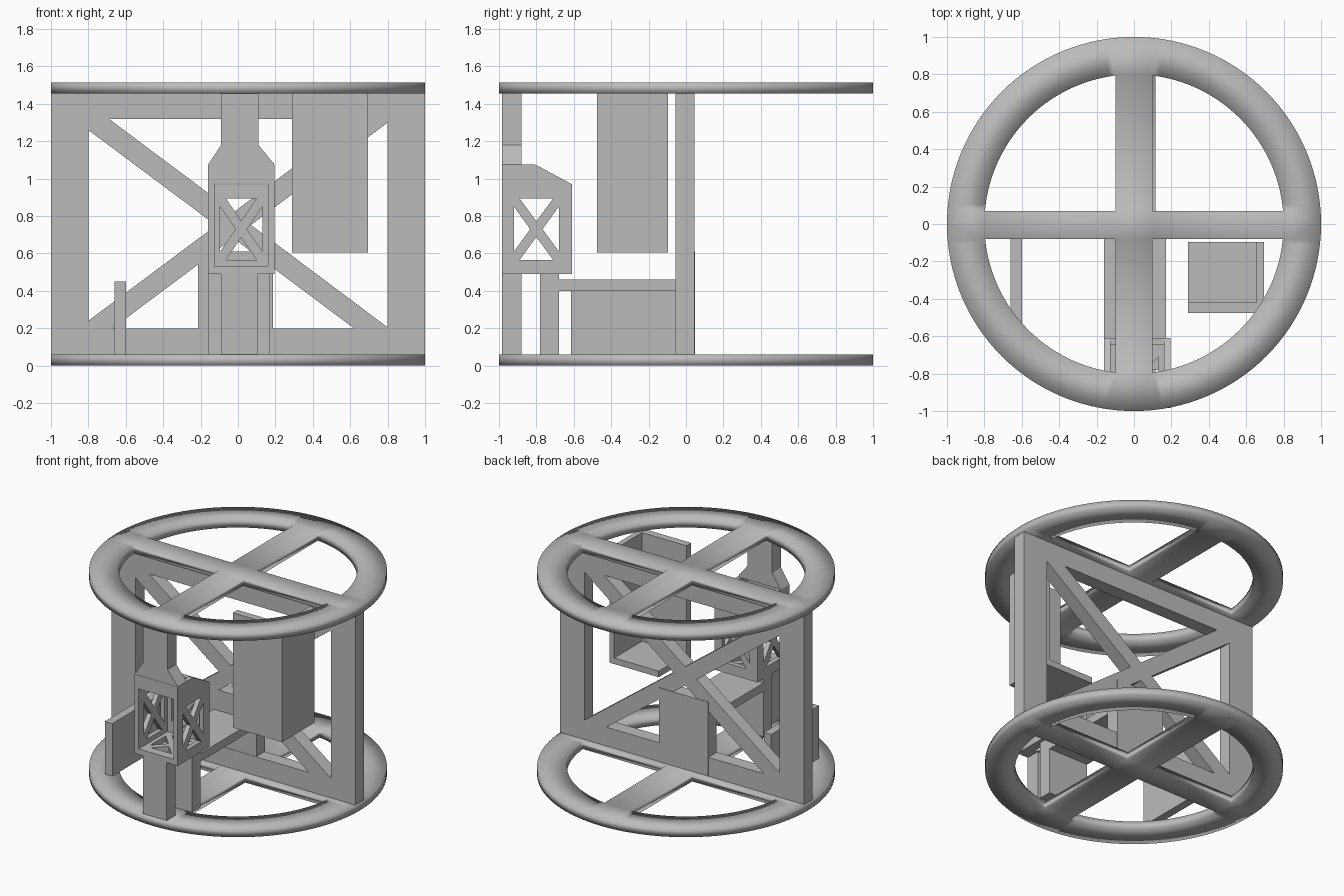
import bpy, bmesh, math

if "Cube" in bpy.data.objects:
    bpy.data.objects.remove(bpy.data.objects["Cube"], do_unlink=True)

grey = bpy.data.materials.new("plain grey")
grey.use_nodes = True
grey.diffuse_color = (0.5, 0.5, 0.5, 1)
grey.node_tree.nodes["Principled BSDF"].inputs["Base Color"].default_value = (0.5, 0.5, 0.5, 1)


def plate(name, axis, lo, hi, outline, holes=()):
    """Flat sheet with cut-outs, drawn across the given axis and thickened from lo to hi."""
    mid = (lo + hi) / 2
    place = {"x": lambda u, v: (mid, u, v),
             "y": lambda u, v: (u, mid, v),
             "z": lambda u, v: (u, v, mid)}[axis]
    bm = bmesh.new()
    for loop in (outline, *holes):
        vs = [bm.verts.new(place(u, v)) for u, v in loop]
        for i, v in enumerate(vs):
            bm.edges.new((vs[i - 1], v))
    bmesh.ops.triangle_fill(bm, edges=bm.edges[:], use_beauty=True,
                            normal=[float(a == axis) for a in "xyz"])
    bmesh.ops.recalc_face_normals(bm, faces=bm.faces[:])
    mesh = bpy.data.meshes.new(name)
    bm.to_mesh(mesh)
    bm.free()
    mesh.materials.append(grey)
    ob = bpy.data.objects.new(name, mesh)
    bpy.context.collection.objects.link(ob)
    solid = ob.modifiers.new("thickness", "SOLIDIFY")
    solid.thickness = hi - lo
    solid.offset = 0
    return ob


def rect(u0, u1, v0, v1):
    return [(u0, v0), (u1, v0), (u1, v1), (u0, v1)]


def box(name, x0, x1, y0, y1, z0, z1):
    return plate(name, "z", z0, z1, rect(x0, x1, y0, y1))


def cross_holes(u0, u1, v0, v1, du, dv):
    """Four triangles that leave an X of bars inside a rectangle."""
    w, h = u1 - u0, v1 - v0
    uc, vc = (u0 + u1) / 2, (v0 + v1) / 2
    rise = (w / 2 - du) * h / w
    run = (h / 2 - dv) * w / h
    return [[(u0 + du, v1), (u1 - du, v1), (uc, v1 - rise)],
            [(u0 + du, v0), (u1 - du, v0), (uc, v0 + rise)],
            [(u0, v0 + dv), (u0, v1 - dv), (u0 + run, vc)],
            [(u1, v0 + dv), (u1, v1 - dv), (u1 - run, vc)]]


def wheel(name, z0, z1, left, right, front, back):
    """Round deck: a ring with two crossing spokes."""
    n, r = 128, 0.8
    rim = [(math.cos(math.tau * i / n), math.sin(math.tau * i / n)) for i in range(n)]
    holes = []
    for sx, xe in ((1, right), (-1, left)):
        for sy, ye in ((1, back), (-1, front)):
            a, b = math.asin(ye / r), math.acos(xe / r)
            arc = [a + (b - a) * i / 30 for i in range(31)]
            holes.append([(sx * xe, sy * ye)] +
                         [(sx * r * math.cos(t), sy * r * math.sin(t)) for t in arc])
    ob = plate(name, "z", z0, z1, rim, holes)
    bpy.ops.object.select_all(action="DESELECT")
    ob.select_set(True)
    bpy.context.view_layer.objects.active = ob
    bpy.ops.object.shade_smooth_by_angle()


# Decks
wheel("bottom_deck", 0, 0.06, 0.1, 0.115, 0.08, 0.07)
wheel("top_deck", 1.455, 1.515, 0.1, 0.1, 0.08, 0.07)

# Cross-braced wall between the decks
plate("braced_wall", "y", -0.055, 0.045, rect(-1, 1, 0.06, 1.455),
      [[(-0.69, 1.32), (0.64, 1.32), (-0.023, 0.82)],
       [(-0.67, 0.2), (0.62, 0.2), (-0.025, 0.682)],
       [(-0.8, 0.24), (-0.8, 1.26), (-0.117, 0.75)],
       [(0.8, 0.205), (0.8, 1.3), (0.069, 0.752)]])
box("wall_infill", -0.215, 0.187, -0.052, 0.049, 0.062, 0.61)

# Hanging bin, open at the back, top and inner side
box("bin_front", 0.29, 0.695, -0.475, -0.42, 0.605, 1.455)
box("bin_side", 0.655, 0.695, -0.42, -0.095, 0.605, 1.455)
box("bin_floor", 0.29, 0.655, -0.42, -0.095, 0.605, 0.65)

# Upright fin and shelf
box("side_fin", -0.66, -0.6, -0.615, -0.055, 0.06, 0.45)
box("shelf", -0.16, 0.17, -0.68, -0.055, 0.4, 0.46)
box("rear_column", -0.16, 0.17, -0.78, -0.68, 0.06, 0.49)
box("front_column", -0.09, 0.105, -0.985, -0.88, 0.06, 0.49)

# Cage with cross-braced walls
x0, x1, y0, y1, t = -0.16, 0.195, -0.985, -0.61, 0.035
side = [(y0, 0.49), (y1, 0.49), (y1, 0.97), (-0.805, 1.075), (y0, 1.075)]
for name, a in (("cage_right_wall", x0), ("cage_left_wall", x1 - t)):
    plate(name, "x", a, a + t, side, cross_holes(-0.92, -0.68, 0.565, 0.895, 0.03, 0.045))
plate("cage_back_wall", "y", y1 - t, y1, rect(x0 + t, x1 - t, 0.49, 0.97),
      cross_holes(-0.095, 0.13, 0.565, 0.895, 0.03, 0.045))
plate("cage_floor", "z", 0.49, 0.53, rect(x0 + t, x1 - t, y0, y1 - t),
      cross_holes(-0.095, 0.13, -0.92, -0.68, 0.03, 0.03))
box("cage_front_lintel", x0 + t, x1 - t, y0, y0 + t, 0.975, 1.075)

# Flared hanger joining the cage to the top deck
plate("cage_hanger", "y", -0.983, -0.88,
      [(x0, 1.075), (x1, 1.075), (0.11, 1.18), (0.11, 1.455), (-0.09, 1.455), (-0.09, 1.18)])
